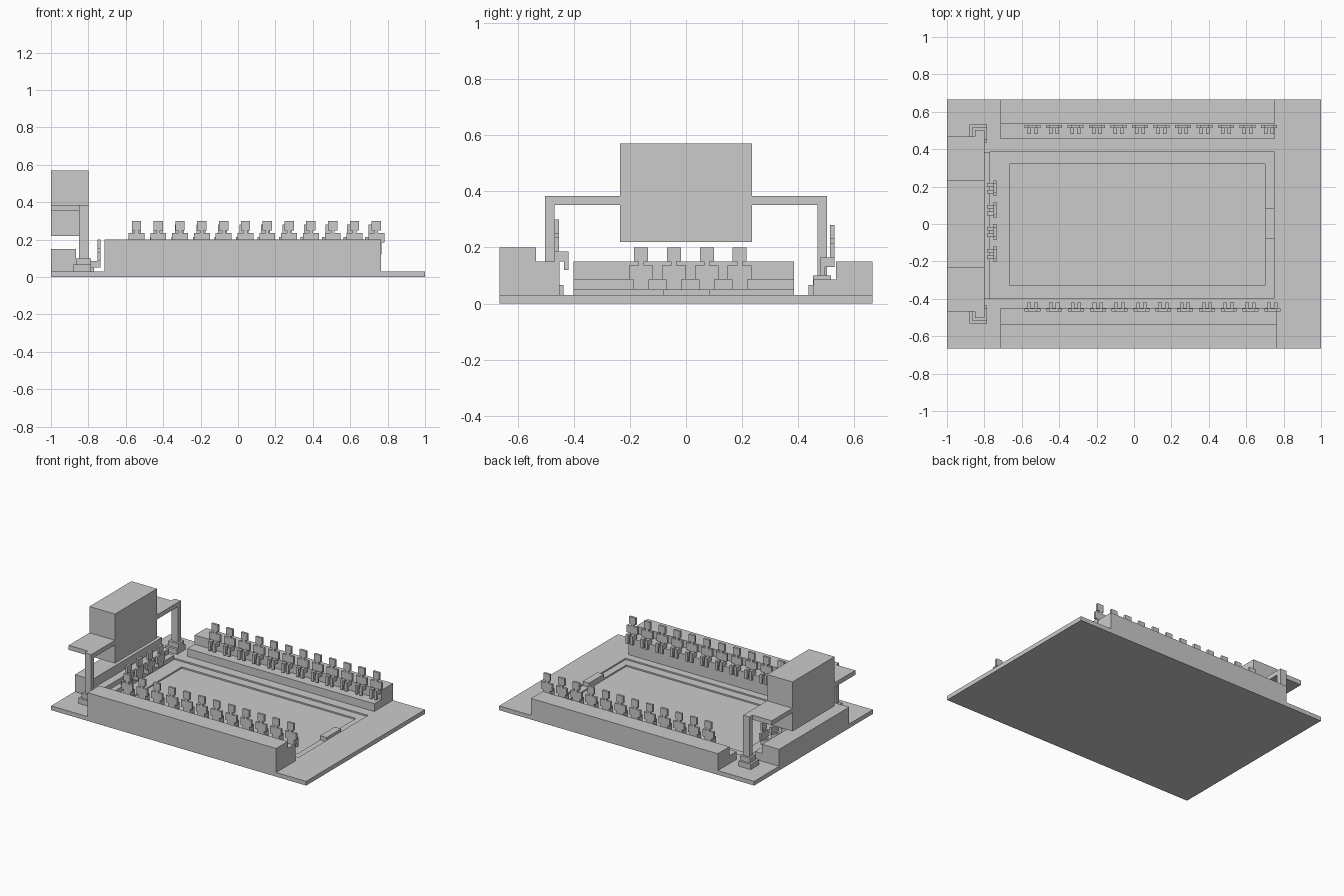
import bpy
import math

if "Cube" in bpy.data.objects:
    bpy.data.objects.remove(bpy.data.objects["Cube"])


def mesh(name, verts, faces):
    me = bpy.data.meshes.new(name)
    me.from_pydata(verts, [], faces)
    me.update()
    ob = bpy.data.objects.new(name, me)
    bpy.context.collection.objects.link(ob)
    return ob


def stack(name, rects):
    """Bridge rectangles (x0, x1, y0, y1, z) in order and cap both ends."""
    verts, faces = [], [(3, 2, 1, 0)]
    for x0, x1, y0, y1, z in rects:
        verts += [(x0, y0, z), (x1, y0, z), (x1, y1, z), (x0, y1, z)]
    for k in range(0, len(verts) - 4, 4):
        for i in range(4):
            j = (i + 1) % 4
            faces.append((k + i, k + j, k + 4 + j, k + 4 + i))
    n = len(verts) - 4
    faces.append((n, n + 1, n + 2, n + 3))
    return mesh(name, verts, faces)


def box(name, x0, x1, y0, y1, z0, z1):
    return stack(name, [(x0, x1, y0, y1, z0), (x0, x1, y0, y1, z1)])


def prism(name, profile, d0, d1, place):
    """Extrude a closed 2D profile; place(u, v, d) gives the 3D point."""
    n = len(profile)
    verts = [place(u, v, d) for d in (d0, d1) for u, v in profile]
    faces = [tuple(range(n))[::-1], tuple(range(n, 2 * n))]
    faces += [(i, (i + 1) % n, n + (i + 1) % n, n + i) for i in range(n)]
    ob = mesh(name, verts, faces)
    import bmesh
    bm = bmesh.new()
    bm.from_mesh(ob.data)
    bmesh.ops.recalc_face_normals(bm, faces=bm.faces)
    bm.to_mesh(ob.data)
    bm.free()
    return ob


def bench(name, profile, d0, d1, along_x=True):
    place = (lambda u, v, d: (d, u, v)) if along_x else (lambda u, v, d: (u, d, v))
    return prism(name, profile, d0, d1, place)


# Ground slab with a stepped sunken court
stack("ground_slab", [
    (-1, 1, -.665, .665, 0), (-1, 1, -.665, .665, .03),
    (-.77, .75, -.395, .385, .03), (-.77, .75, -.395, .385, .02),
    (-.665, .70, -.33, .32, .02), (-.665, .70, -.33, .32, .01)])
box("court_end_block", .70, .75, -.08, .085, .015, .05)

# Stepped benches on three sides
bench("front_bench", [(-.665, .03), (-.665, .2), (-.535, .2), (-.535, .15),
                      (-.45, .15), (-.45, .03)], -.715, .765)
bench("back_bench", [(.665, .03), (.665, .15), (.535, .15), (.535, .085),
                     (.455, .085), (.455, .03)], -.715, .75)
bench("left_bench", [(-1, .03), (-1, .15), (-.865, .15), (-.865, .085), (-.81, .085),
                     (-.81, .05), (-.77, .05), (-.77, .02), (-.81, .02), (-.81, .03)],
      -.4, .385, False)

# Hanging display block with arms, columns and stepped feet
box("display_block", -1, -.8, -.235, .235, .22, .57)
for side, s in (("front", -1), ("back", 1)):
    def sided(name, x0, x1, a, b, z0, z1):
        y0, y1 = sorted((s * a, s * b))
        box(side + name, x0, x1, y0, y1, z0, z1)
    sided("_arm", -1, -.8, .235, .468, .352, .384)
    sided("_column", -.85, -.8, .468, .502, .1, .384)
    sided("_lower_foot", -.88, -.785, .437, .532, .03, .067)
    sided("_upper_foot", -.865, -.785, .453, .517, .067, .1)

# Seated figure: flat stepped body facing +y, origin at seat height
half = [(.0275, 0), (.0275, .035), (.0425, .035), (.0425, .085), (.01, .085),
        (.01, .1), (.025, .1), (.025, .15)]
outline = half + [(-u, v) for u, v in reversed(half)]
leg = [(0, 0), (0, .035), (.034, .035), (.034, -.03), (.019, -.03), (.019, 0)]


def figure(name, x, y, z, angle):
    parts = [prism(name, outline, -.016, 0, lambda u, v, d: (u, d, v))]
    for a, b in ((-.0275, -.008), (.008, .0275)):
        parts.append(prism(name + "_leg", leg, a, b, lambda u, v, d: (d, u, v)))
    for p in parts:
        p.location = (x, y, z)
        p.rotation_euler.z = angle


for i in range(12):
    figure("front_figure", -.543 + i * .1166, -.453, .15, 0)
    figure("back_figure", -.543 + i * .1150, .514, .13, math.pi)
for i in range(4):
    figure("left_figure", -.752, -.16 + i * .117, .05, math.pi / 2)
